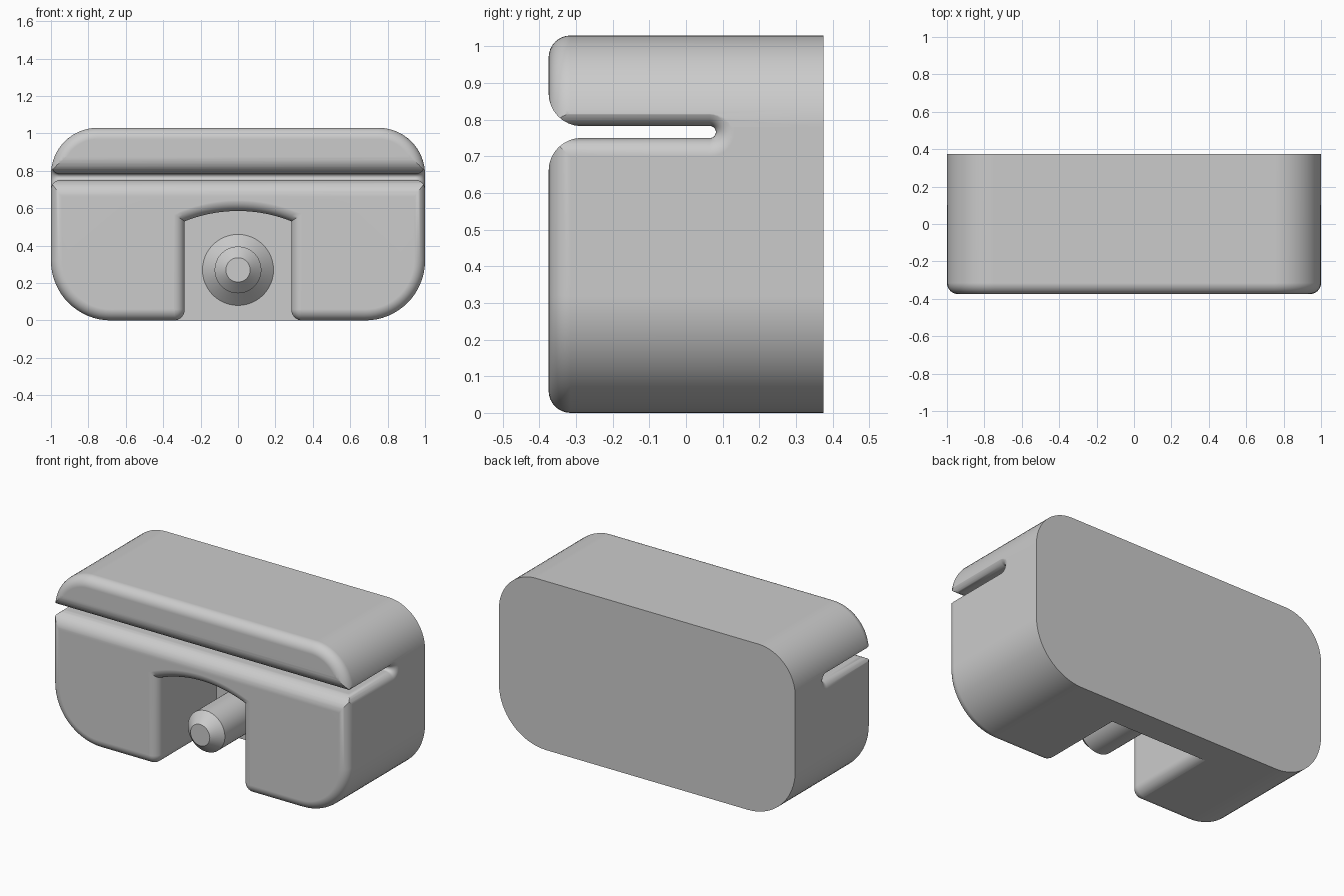
import bpy, bmesh
from math import sin, cos, pi, sqrt, radians

if "Cube" in bpy.data.objects:
    bpy.data.objects.remove(bpy.data.objects["Cube"])

grey = bpy.data.materials.new("plain grey")
grey.use_nodes = True
grey.diffuse_color = (0.6, 0.6, 0.6, 1)
grey.node_tree.nodes["Principled BSDF"].inputs["Base Color"].default_value = (0.6, 0.6, 0.6, 1)

FRONT, BACK, HEIGHT = -0.375, 0.375, 1.03
STEPS = 8


def loft(name, rings):
    """Skin a closed solid through rings of equal point count."""
    bm = bmesh.new()
    loops = [[bm.verts.new(p) for p in ring] for ring in rings]
    n = len(loops[0])
    for a, b in zip(loops, loops[1:]):
        for i in range(n):
            j = (i + 1) % n
            bm.faces.new((a[i], a[j], b[j], b[i]))
    bm.faces.new(loops[0])
    bm.faces.new(loops[-1])
    bmesh.ops.recalc_face_normals(bm, faces=bm.faces)
    mesh = bpy.data.meshes.new(name)
    bm.to_mesh(mesh)
    bm.free()
    mesh.materials.append(grey)
    ob = bpy.data.objects.new(name, mesh)
    bpy.context.collection.objects.link(ob)
    return ob


def arc(cx, cz, r, start, end, n):
    """Points on a circular arc, angles in degrees."""
    angles = [radians(start + (end - start) * i / n) for i in range(n + 1)]
    return [(cx + r * cos(a), cz + r * sin(a)) for a in angles]


def fillet(r):
    """Pairs of (depth below the face, sideways offset) for a quarter round."""
    out = []
    for i in range(STEPS + 1):
        a = pi / 2 * i / STEPS
        out.append((r - r * sin(pi / 2 - a), r - r * sin(a)))
    return out


def at_y(points, y):
    return [(x, y, z) for x, z in points]


# Body: rounded block with a rounded front rim and a sharp back rim
def body_outline(inset):
    low, high = 0.32, 0.25
    pts = arc(1 - low, low, low - inset, -90, 0, 16)
    pts += arc(1 - high, HEIGHT - high, high - inset, 0, 90, 16)
    return pts + [(-x, z) for x, z in reversed(pts)]


RIM = 0.06
rings = [at_y(body_outline(o), FRONT + d) for d, o in fillet(RIM)]
rings.append(at_y(body_outline(0), BACK))
body = loft("body", rings)


# Slot: horizontal slit with a round inner end, flaring at both sides
SLOT_Z, SLOT_HALF, SLOT_END = 0.7665, 0.0165, 0.065


def slot_ring(x, grow):
    r = SLOT_HALF + grow
    pts = [(-0.6, SLOT_Z - r)] + arc(SLOT_END, SLOT_Z, r, -90, 90, 14) + [(-0.6, SLOT_Z + r)]
    return [(x, y, z) for y, z in pts]


side = [(1.1, 0.05)] + [(1 - d, o) for d, o in fillet(0.05)]
side += [(-x, o) for x, o in reversed(side)]
slot = loft("slot_cutter", [slot_ring(x, o) for x, o in side])

# Rounded lips along the front of the slot
lips = [(-0.5, 0.09)] + [(FRONT + d, o - 0.0005) for d, o in fillet(0.09)]
mouth = loft("slot_mouth_cutter", [
    at_y([(sx * 1.2, SLOT_Z + sz * (SLOT_HALF + o)) for sx, sz in ((-1, -1), (1, -1), (1, 1), (-1, 1))], y)
    for y, o in lips])


# Notch: arched opening in the lower front, rounded where it meets the faces
NOTCH_HALF, NOTCH_BACK = 0.285, 0.2
ARCH_R, ARCH_TOP = 0.766, 0.585


def notch_outline(grow):
    w = NOTCH_HALF + grow
    foot = NOTCH_HALF + RIM
    pts = [(foot, -0.1)] + arc(foot, RIM - 0.001, RIM - grow, 270, 180, 8)
    for i in range(13):
        x = w * (1 - i / 12)
        pts.append((x, ARCH_TOP - ARCH_R + sqrt((ARCH_R + grow) ** 2 - x * x)))
    return pts + [(-x, z) for x, z in reversed(pts[:-1])]


flare = [(-0.5, RIM - 0.002)] + [(FRONT + d, min(o, RIM - 0.002)) for d, o in fillet(RIM)]
flare.append((NOTCH_BACK, 0))
notch = loft("notch_cutter", [at_y(notch_outline(o), y) for y, o in flare])

# Cut the openings out of the body
bpy.context.view_layer.objects.active = body
for cutter in (slot, mouth, notch):
    mod = body.modifiers.new("cut", "BOOLEAN")
    mod.operation = "DIFFERENCE"
    mod.solver = "EXACT"
    mod.object = cutter
    bpy.ops.object.modifier_apply(modifier=mod.name)
    bpy.data.objects.remove(cutter)

# Pin: chamfered tip, straight shaft and flared foot on the notch wall
pin_profile = [(FRONT + 0.01, 0.065), (-0.305, 0.125), (0.135, 0.125), (NOTCH_BACK, 0.19), (0.21, 0.19)]
pin = loft("pin", [at_y(arc(0, 0.27, r, 0, 352.5, 47), y) for y, r in pin_profile])

# Smooth shading with crisp edges
for ob in (body, pin):
    bpy.ops.object.select_all(action="DESELECT")
    ob.select_set(True)
    bpy.context.view_layer.objects.active = ob
    bpy.ops.object.shade_smooth_by_angle(angle=radians(30))
    weighted = ob.modifiers.new("even_shading", "WEIGHTED_NORMAL")
    weighted.keep_sharp = True
